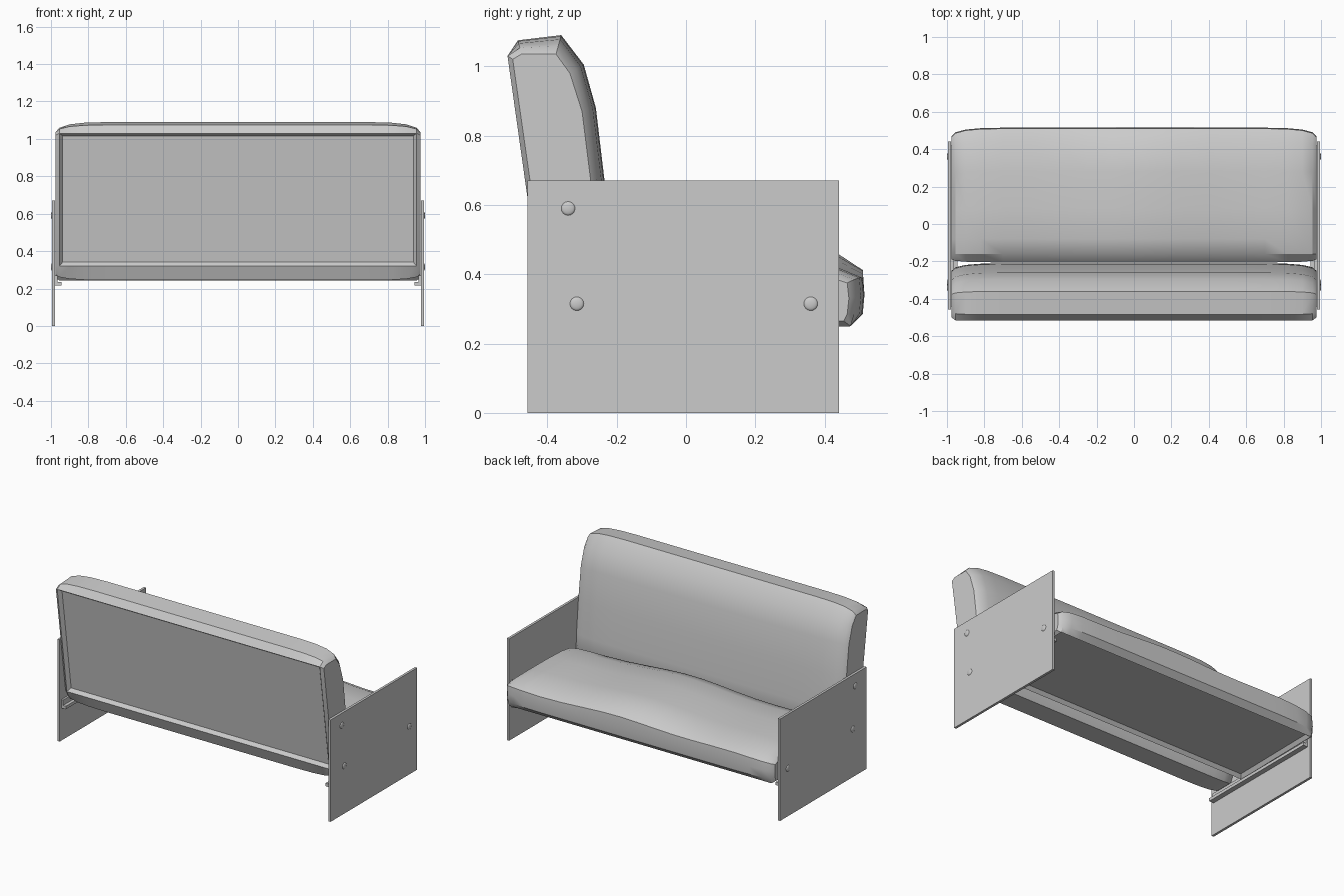
import bpy, bmesh, math
from mathutils import Vector

if "Cube" in bpy.data.objects:
    bpy.data.objects.remove(bpy.data.objects["Cube"], do_unlink=True)

grey = bpy.data.materials.new("light_grey")
grey.use_nodes = True
colour = (0.6, 0.6, 0.6, 1)
grey.diffuse_color = colour
grey.node_tree.nodes["Principled BSDF"].inputs["Base Color"].default_value = colour


def finish(name, bm, angle=None):
    bmesh.ops.recalc_face_normals(bm, faces=bm.faces)
    me = bpy.data.meshes.new(name)
    bm.to_mesh(me)
    bm.free()
    me.materials.append(grey)
    ob = bpy.data.objects.new(name, me)
    bpy.context.collection.objects.link(ob)
    if angle:
        bpy.ops.object.select_all(action="DESELECT")
        ob.select_set(True)
        bpy.context.view_layer.objects.active = ob
        bpy.ops.object.shade_smooth_by_angle(angle=math.radians(angle))
    return ob


def box(name, lo, hi):
    bm = bmesh.new()
    bmesh.ops.create_cube(bm, size=1)
    for v in bm.verts:
        v.co = [l + (c + 0.5) * (h - l) for l, h, c in zip(lo, hi, v.co)]
    return finish(name, bm)


def loft_cushion(name, full, end, outward, shape=None):
    """Loft a yz profile along x, rounding into a smaller profile at both ends.
    The first two points span the flat backing, which gets a recessed panel."""
    half = [(0, 0), (0.12, 0), (0.25, 0), (0.4, 0), (0.55, 0), (0.7, 0), (0.82, 0.06),
            (0.9, 0.22), (0.955, 0.55), (0.975, 1)]
    stations = [(-x, t) for x, t in reversed(half[1:])] + half
    bm = bmesh.new()
    rings = []
    for x, t in stations:
        ring = []
        for i, (a, b) in enumerate(zip(full, end)):
            # the backing stays flat up to its narrow edge chamfer
            k = t if i > 1 else (1 if t == 1 else 0)
            y, z = (p + (q - p) * k for p, q in zip(a, b))
            if shape:
                z += shape(i, x) * (1 - t)
            ring.append(bm.verts.new((x, y, z)))
        rings.append(ring)
    n = len(full)
    backing = []
    for r, s in zip(rings, rings[1:]):
        for i in range(n):
            j = (i + 1) % n
            f = bm.faces.new((r[i], r[j], s[j], s[i]))
            if i == 0 and r is not rings[0] and s is not rings[-1]:
                backing.append(f)
    bm.faces.new(rings[0])
    bm.faces.new(rings[-1])
    bmesh.ops.recalc_face_normals(bm, faces=bm.faces)
    # recessed backing panel
    bmesh.ops.inset_region(bm, faces=backing, thickness=0.018, use_even_offset=True)
    for v in {v for f in backing for v in f.verts}:
        v.co -= Vector(outward) * 0.022
    return finish(name, bm, 32)


# Backrest cushion
loft_cushion(
    "backrest_cushion",
    [(-0.415, 0.32), (-0.515, 1.03), (-0.485, 1.075), (-0.36, 1.09), (-0.295, 1.005),
     (-0.26, 0.88), (-0.235, 0.67), (-0.215, 0.45), (-0.21, 0.33), (-0.25, 0.245),
     (-0.385, 0.245)],
    [(-0.40, 0.32), (-0.50, 1.02), (-0.475, 1.035), (-0.375, 1.035), (-0.335, 0.98),
     (-0.30, 0.87), (-0.275, 0.67), (-0.255, 0.45), (-0.25, 0.34), (-0.28, 0.275),
     (-0.375, 0.275)],
    (0, -0.99, -0.14))


# Seat cushion with a gentle crown and an uneven, lived-in surface
def seat_wave(i, x):
    if i < 4 or i > 10:
        return 0
    bump = 0.03 * math.exp(-(x / 0.4) ** 2) - 0.012
    if i == 4:
        return 0.5 * bump + 0.006 * math.sin(7 * x)
    return bump + 0.006 * math.sin(6 * x + 0.5)


loft_cushion(
    "seat_cushion",
    [(-0.16, 0.243), (0.475, 0.25), (0.51, 0.285), (0.515, 0.34), (0.51, 0.40),
     (0.44, 0.437), (0.28, 0.448), (0.08, 0.45), (-0.08, 0.443), (-0.16, 0.42),
     (-0.205, 0.37), (-0.205, 0.28)],
    [(-0.16, 0.258), (0.455, 0.265), (0.465, 0.285), (0.47, 0.33), (0.465, 0.375),
     (0.42, 0.39), (0.28, 0.385), (0.08, 0.38), (-0.08, 0.375), (-0.16, 0.37),
     (-0.19, 0.345), (-0.19, 0.29)],
    (0, 0, -1), seat_wave)

# Side panels, support rails and bolts
for side, s in (("left", 1), ("right", -1)):
    xs = sorted((s * 0.978, s * 0.994))
    box(side + "_side_panel", (xs[0], -0.457, 0), (xs[1], 0.442, 0.67))
    xs = sorted((s * 0.945, s * 0.979))
    box(side + "_support_rail", (xs[0], -0.44, 0.215), (xs[1], 0.42, 0.235))
    xs = sorted((s * 0.965, s * 0.979))
    box(side + "_rail_flange", (xs[0], -0.44, 0.235), (xs[1], 0.42, 0.27))
    for k, (y, z) in enumerate([(-0.34, 0.59), (-0.315, 0.315), (0.36, 0.315)]):
        bm = bmesh.new()
        bmesh.ops.create_uvsphere(bm, u_segments=16, v_segments=8, radius=0.02)
        for v in bm.verts:
            v.co = (s * 0.994 + v.co.z * 0.3, y + v.co.x, z + v.co.y)
        finish(f"{side}_bolt_{k + 1}", bm, 60)
